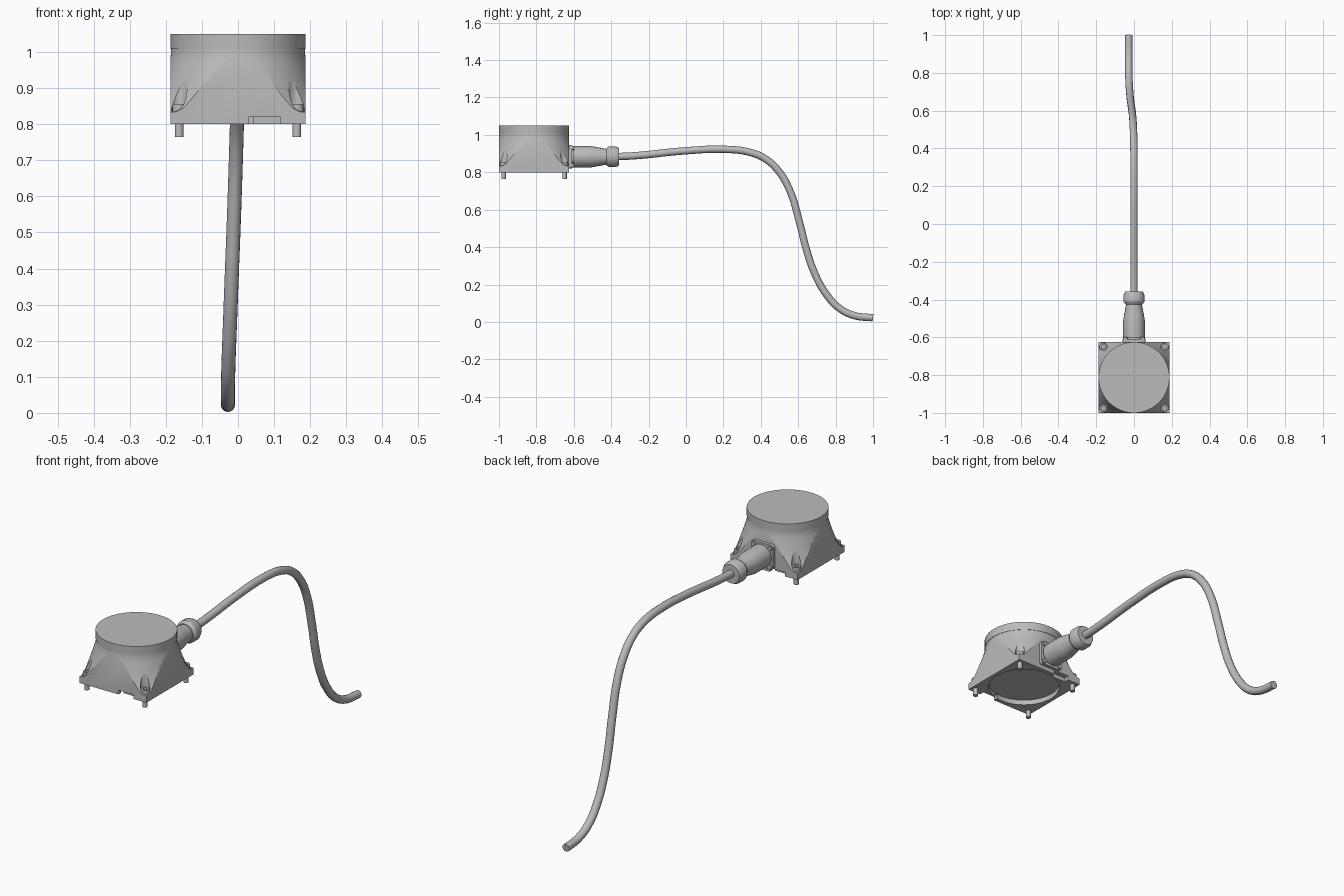
import bpy, bmesh, math
from mathutils import Matrix, Vector

if "Cube" in bpy.data.objects:
    bpy.data.objects.remove(bpy.data.objects["Cube"], do_unlink=True)

grey = bpy.data.materials.new("grey_metal")
grey.use_nodes = True
COLOUR = (0.5, 0.5, 0.5, 1)
grey.diffuse_color = COLOUR
for node in grey.node_tree.nodes:
    if node.type == "BSDF_PRINCIPLED":
        node.inputs["Base Color"].default_value = COLOUR

HEAD_Y = -0.8125      # centre of the housing
HALF = 0.1875         # half width of the housing
BACK = HEAD_Y + HALF  # rear wall
AXIS_Z = 0.883        # height of the connector axis
BOLT = 0.163          # bolt offset from the centre
ALONG_Y = -math.pi / 2


def activate(obj):
    bpy.ops.object.select_all(action="DESELECT")
    obj.select_set(True)
    bpy.context.view_layer.objects.active = obj


def smooth(obj, angle=32):
    activate(obj)
    bpy.ops.object.shade_smooth_by_angle(angle=math.radians(angle))


def finish(name, bm, loc, rot_x=0):
    bmesh.ops.recalc_face_normals(bm, faces=bm.faces)
    bm.transform(Matrix.Translation(loc) @ Matrix.Rotation(rot_x, 4, "X"))
    mesh = bpy.data.meshes.new(name)
    bm.to_mesh(mesh)
    bm.free()
    mesh.materials.append(grey)
    obj = bpy.data.objects.new(name, mesh)
    bpy.context.collection.objects.link(obj)
    return obj


def lathe(name, profile, loc, rot_x=0, steps=32):
    """Closed solid from (radius, height) points that start and end on the axis."""
    bm = bmesh.new()
    verts = [bm.verts.new((r, 0, h)) for r, h in profile]
    edges = [bm.edges.new(pair) for pair in zip(verts, verts[1:])]
    bmesh.ops.spin(bm, geom=verts + edges, cent=(0, 0, 0), axis=(0, 0, 1),
                   angle=2 * math.pi, steps=steps)
    bmesh.ops.remove_doubles(bm, verts=bm.verts, dist=1e-5)
    return finish(name, bm, loc, rot_x)


def cylinder(name, radius, low, high, loc, rot_x=0, steps=32):
    return lathe(name, [(0, low), (radius, low), (radius, high), (0, high)],
                 loc, rot_x, steps)


def box(name, size, loc, bevel=0):
    bm = bmesh.new()
    bmesh.ops.create_cube(bm, size=1)
    bmesh.ops.scale(bm, vec=size, verts=bm.verts)
    if bevel:
        edges = [e for e in bm.edges
                 if abs((e.verts[0].co - e.verts[1].co).normalized().y) > 0.9]
        bmesh.ops.bevel(bm, geom=edges, offset=bevel, segments=4,
                        affect="EDGES", profile=0.5)
    return finish(name, bm, loc)


def cut(obj, tool, operation="DIFFERENCE"):
    tool.hide_render = True
    mod = obj.modifiers.new("cut", "BOOLEAN")
    mod.operation, mod.solver, mod.object = operation, "EXACT", tool
    activate(obj)
    bpy.ops.object.modifier_apply(modifier=mod.name)
    bpy.data.objects.remove(tool, do_unlink=True)


# Housing: flared round body trimmed to a square footprint
flare = [(0, 0.80), (0.29, 0.80), (0.29, 0.83), (0.252, 0.835), (0.241, 0.845),
         (0.23, 0.865), (0.219, 0.89), (0.208, 0.92), (0.198, 0.95),
         (0.191, 0.975), (0.1865, 0.99), (0.1855, 1.009), (0, 1.009)]
housing = lathe("housing", flare, (0, HEAD_Y, 0), steps=96)
cut(housing, box("trim", (2 * HALF, 2 * HALF, 0.6), (0, HEAD_Y, 0.9)), "INTERSECT")

# Underside recess, edge notches and corner pockets
cut(housing, cylinder("recess", 0.168, 0.75, 0.825, (0, HEAD_Y, 0), steps=96))
for side in (1, -1):
    cut(housing, box("notch", (0.086, 0.05, 0.04),
                     (side * 0.073, HEAD_Y - side * HALF, 0.801)))
corners = [(sx * BOLT, HEAD_Y + sy * BOLT, 0) for sx in (1, -1) for sy in (1, -1)]
for corner in corners:
    cut(housing, cylinder("pocket", 0.0215, 0.8305, 1.0, corner, steps=24))
smooth(housing)

# Lid
lid = cylinder("lid", HALF, 1.008, 1.05, (0, HEAD_Y, 0), steps=96)
smooth(lid)

# Socket head bolts through the corners
for i, corner in enumerate(corners):
    bolt = lathe(f"corner_bolt_{i + 1}",
                 [(0, 0.765), (0.012, 0.765), (0.012, 0.829), (0.019, 0.829),
                  (0.019, 0.856), (0.010, 0.856), (0.010, 0.842), (0, 0.842)],
                 corner, steps=24)
    smooth(bolt)

# Connector mounting plate with four screws
plate = box("connector_plate", (0.124, 0.018, 0.124), (0, BACK + 0.007, AXIS_Z), 0.014)
smooth(plate)
for i, (sx, sz) in enumerate([(1, 1), (1, -1), (-1, 1), (-1, -1)]):
    screw = cylinder(f"plate_screw_{i + 1}", 0.011, 0, 0.012,
                     (sx * 0.046, BACK + 0.014, AXIS_Z + sz * 0.046), ALONG_Y, 16)
    smooth(screw)

# Connector: neck, tapered sleeve and clamping nut
sleeve = lathe("connector_sleeve",
               [(0, -0.62), (0.046, -0.62), (0.046, -0.602), (0.057, -0.602),
                (0.057, -0.51), (0.054, -0.49), (0.042, -0.425), (0.042, -0.41), (0, -0.41)],
               (0, 0, AXIS_Z), ALONG_Y, 40)
smooth(sleeve)
nut = lathe("cable_nut",
            [(0, -0.425), (0.046, -0.425), (0.056, -0.41), (0.056, -0.378),
             (0.047, -0.358), (0.024, -0.358), (0, -0.358)],
            (0, 0, AXIS_Z), ALONG_Y, 40)
smooth(nut)

# Cable sweeping down to the ground
path = [(0, -0.40, AXIS_Z), (0, -0.28, 0.888), (0, 0, 0.915), (0, 0.2, 0.923),
        (0, 0.34, 0.907), (-0.001, 0.43, 0.868), (-0.003, 0.5, 0.80),
        (-0.006, 0.556, 0.70), (-0.012, 0.61, 0.52), (-0.017, 0.643, 0.39),
        (-0.022, 0.69, 0.255), (-0.026, 0.75, 0.148), (-0.028, 0.82, 0.073),
        (-0.028, 0.90, 0.034), (-0.028, 1.0, 0.022)]
curve = bpy.data.curves.new("cable", "CURVE")
curve.dimensions = "3D"
curve.bevel_depth = 0.0195
curve.bevel_resolution = 6
curve.resolution_u = 8
curve.use_fill_caps = True
spline = curve.splines.new("BEZIER")
spline.bezier_points.add(len(path) - 1)
for point, co in zip(spline.bezier_points, path):
    point.co = Vector(co)
    point.handle_left_type = point.handle_right_type = "AUTO"
curve.materials.append(grey)
cable = bpy.data.objects.new("cable", curve)
bpy.context.collection.objects.link(cable)
activate(cable)
bpy.ops.object.convert(target="MESH")
smooth(bpy.context.view_layer.objects.active, 40)
